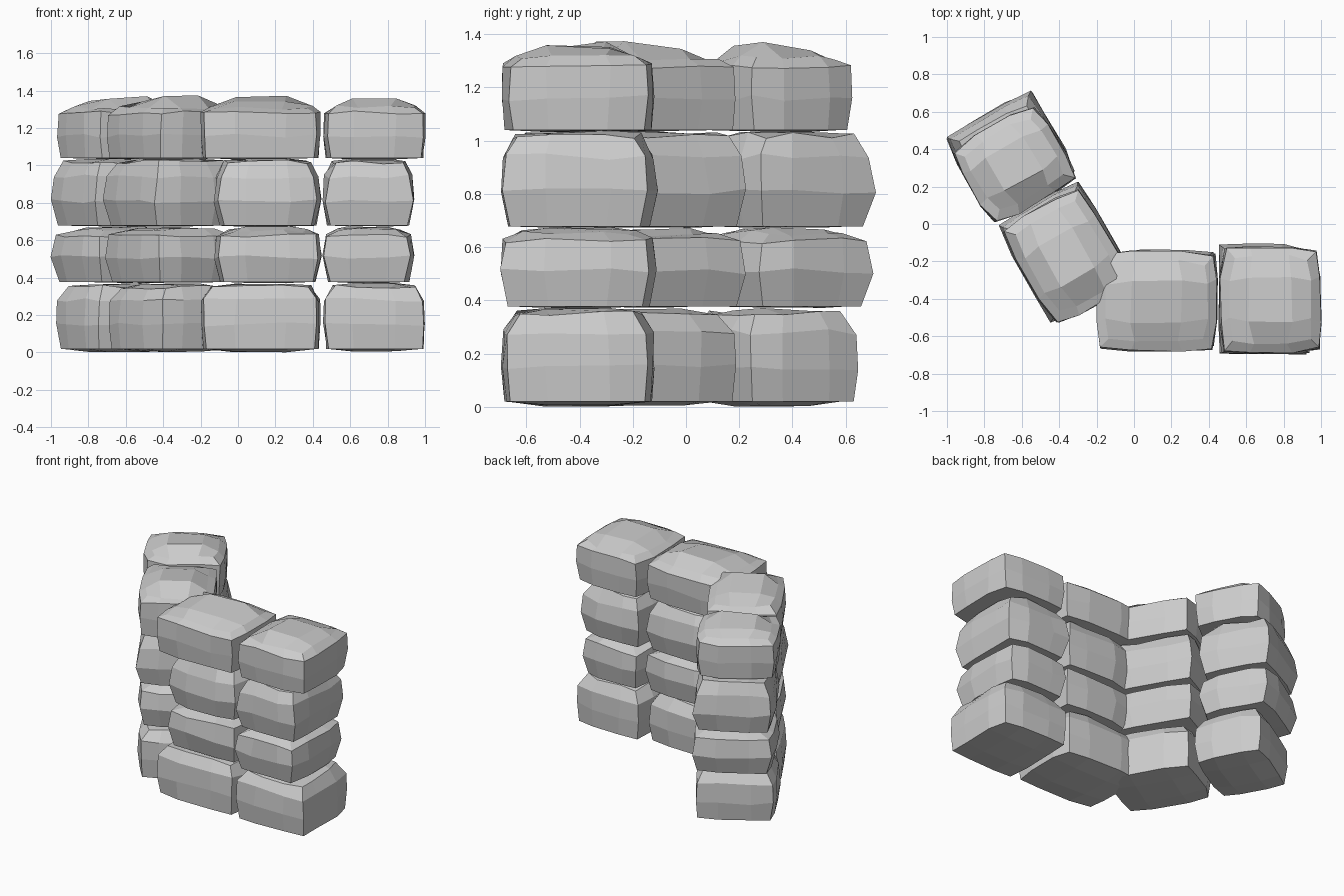
import bpy, bmesh, random
from math import radians
from mathutils import Matrix

if "Cube" in bpy.data.objects:
    bpy.data.objects.remove(bpy.data.objects["Cube"])

random.seed(4)
F = (-1, -0.42, 0.42, 1)          # grid stations across a stone
RING = [(0, 0), (1, 0), (2, 0), (3, 0), (3, 1), (3, 2),
        (3, 3), (2, 3), (1, 3), (0, 3), (0, 2), (0, 1)]


def stone(name, x0, x1, y0, y1, levels, low, high, rough, turn):
    """Chiselled stone: stacked 12-sided rings closed by domed 4x4 caps."""
    bm = bmesh.new()
    cx, cy, hx, hy = (x0 + x1) / 2, (y0 + y1) / 2, (x1 - x0) / 2, (y1 - y0) / 2
    j = lambda a: random.uniform(-a, a)
    # every corner is pulled in by its own amount, so the sides bulge unevenly
    cut = {(i, k): (random.uniform(0.003, 0.03), random.uniform(0.003, 0.03))
           for i in (0, 3) for k in (0, 3)}

    def vert(i, k, z, inset, jz):
        c, d = cut.get((i, k), (0, 0))
        x = cx + F[i] * (hx - inset - c) + j(0.006)
        y = cy + F[k] * (hy - inset - d) + j(0.006)
        return bm.verts.new((x, y, z + j(jz)))

    rings = []
    for n, (z, inset) in enumerate(levels):
        jz = 0.0 if n == 0 else 0.012
        rings.append([vert(i, k, z, inset, jz) for i, k in RING])
    for a, b in zip(rings, rings[1:]):
        for q in range(12):
            r = (q + 1) % 12
            bm.faces.new((a[q], a[r], b[r], b[q]))
    # bottom and top caps
    for ring, z, jz in ((rings[0], low, 0.003), (rings[-1], high, rough)):
        g = dict(zip(RING, ring))
        for i in (1, 2):
            for k in (1, 2):
                g[i, k] = vert(i, k, z, 0, jz)
        for i in range(3):
            for k in range(3):
                bm.faces.new((g[i, k], g[i + 1, k], g[i + 1, k + 1], g[i, k + 1]))
    bmesh.ops.recalc_face_normals(bm, faces=bm.faces)
    bm.transform(Matrix.Rotation(radians(turn), 4, 'Z'))
    me = bpy.data.meshes.new(name)
    bm.to_mesh(me)
    bm.free()
    bpy.context.collection.objects.link(bpy.data.objects.new(name, me))


# rows: (z, inset) rings, cap heights below and above, roughness of the top
rows = [
    ([(0.02, 0.012), (0.15, 0), (0.28, 0.005), (0.35, 0.05)], 0.004, 0.366, 0.006),
    ([(0.378, 0.03), (0.51, 0), (0.625, 0.015), (0.652, 0.08)], 0.375, 0.67, 0.006),
    ([(0.678, 0.03), (0.81, 0), (0.94, 0.015), (1.02, 0.055)], 0.675, 1.032, 0.006),
    ([(1.04, 0.012), (1.16, 0), (1.28, 0.003), (1.31, 0.05)], 1.035, 1.357, 0.018),
]
# columns: name, turn, extents in outer rows (1, 4), extents in middle rows (2, 3)
columns = [
    ("right_end", 0, (0.46, 1.0, -0.69, -0.12), (0.45, 0.945, -0.70, -0.11)),
    ("right_inner", 0, (-0.20, 0.44, -0.68, -0.145), (-0.13, 0.445, -0.66, -0.14)),
    ("left_inner", -60, (-0.33, 0.275, -0.645, -0.15), (-0.36, 0.26, -0.65, -0.14)),
    ("left_end", -60, (-0.84, -0.355, -0.66, -0.125), (-0.905, -0.38, -0.655, -0.115)),
]
for name, turn, outer, middle in columns:
    for r, row in enumerate(rows):
        ext = middle if r in (1, 2) else outer
        stone(f"{name}_stone_{r + 1}", *ext, *row, turn)
